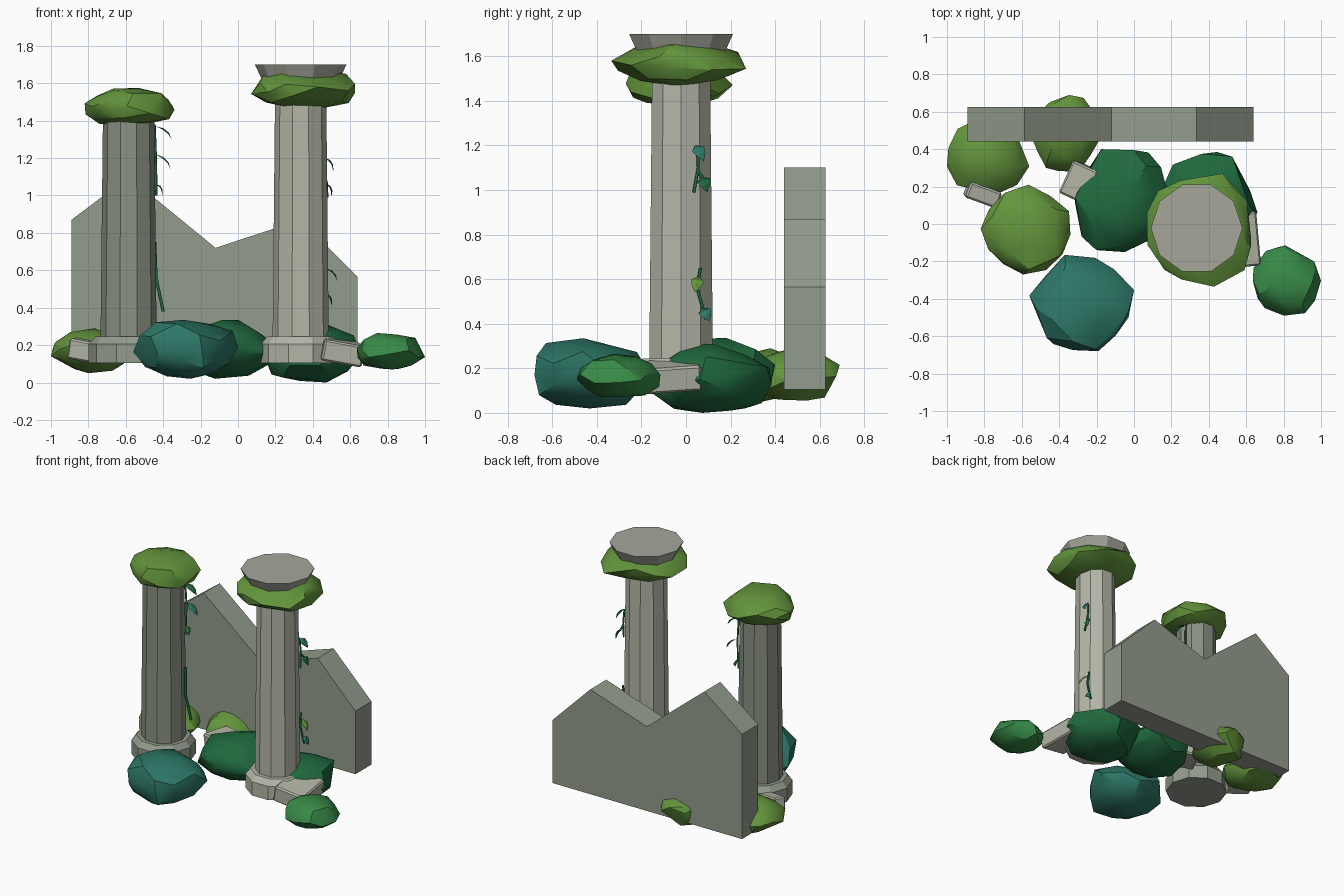
import bpy, bmesh, math, random
from mathutils import Vector, Euler

if "Cube" in bpy.data.objects:
    bpy.data.objects.remove(bpy.data.objects["Cube"])

random.seed(7)


def material(name, rgb):
    m = bpy.data.materials.new(name)
    m.diffuse_color = (*rgb, 1)
    m.use_nodes = True
    m.node_tree.nodes["Principled BSDF"].inputs["Base Color"].default_value = m.diffuse_color
    return m


PALE = material("pale_stone", (0.46, 0.47, 0.39))
CAPITAL = material("capital_stone", (0.38, 0.38, 0.33))
GREY = material("grey_stone", (0.29, 0.33, 0.265))
SHADOW = material("dark_stone", (0.25, 0.285, 0.225))
MOSS = material("moss_green", (0.125, 0.30, 0.045))
LEAF = material("leaf_green", (0.038, 0.25, 0.062))
DEEP = material("deep_green", (0.014, 0.14, 0.048))
TEAL = material("teal_green", (0.026, 0.185, 0.135))


def add(name, bm, mat, smooth=None):
    bmesh.ops.recalc_face_normals(bm, faces=bm.faces)
    me = bpy.data.meshes.new(name)
    bm.to_mesh(me)
    bm.free()
    me.materials.append(mat)
    ob = bpy.data.objects.new(name, me)
    bpy.context.collection.objects.link(ob)
    if smooth:
        bpy.ops.object.select_all(action='DESELECT')
        ob.select_set(True)
        bpy.context.view_layer.objects.active = ob
        bpy.ops.object.shade_smooth_by_angle(angle=math.radians(smooth))
    return ob


def lathe(name, profile, centre, mat, sides=10):
    """Faceted turned part from (radius, height) pairs."""
    bm = bmesh.new()
    rings = []
    for r, z in profile:
        rings.append([bm.verts.new((centre[0] + r * math.cos(math.tau * i / sides),
                                    centre[1] + r * math.sin(math.tau * i / sides), z))
                      for i in range(sides)])
    for a, b in zip(rings, rings[1:]):
        for i in range(sides):
            j = (i + 1) % sides
            bm.faces.new((a[i], a[j], b[j], b[i]))
    bm.faces.new(rings[0])
    bm.faces.new(rings[-1])
    return add(name, bm, mat)


def clump(name, lo, hi, mat, jitter=0.16):
    """Irregular faceted boulder-like foliage filling a bounding box."""
    ball = bmesh.new()
    bmesh.ops.create_icosphere(ball, subdivisions=2, radius=1)
    spin = Euler([random.uniform(0, 6) for _ in range(3)])
    pts = []
    for v in ball.verts:
        p = v.co.copy()
        p.rotate(spin)
        pts.append(p * random.uniform(1 - jitter, 1 + jitter * 0.4))
    ball.free()
    bm = bmesh.new()
    low = [min(p[k] for p in pts) for k in range(3)]
    top = [max(p[k] for p in pts) for k in range(3)]
    for p in pts:
        bm.verts.new([lo[k] + (p[k] - low[k]) / (top[k] - low[k]) * (hi[k] - lo[k])
                      for k in range(3)])
    hull = bmesh.ops.convex_hull(bm, input=bm.verts)
    loose = [g for g in hull["geom_interior"] if isinstance(g, bmesh.types.BMVert)]
    bmesh.ops.delete(bm, geom=loose, context='VERTS')
    return add(name, bm, mat, smooth=28)


def block(name, centre, size, turn, mat):
    bm = bmesh.new()
    bmesh.ops.create_cube(bm, size=1)
    bmesh.ops.scale(bm, vec=size, verts=bm.verts)
    bmesh.ops.bevel(bm, geom=bm.edges[:], offset=0.01, segments=1, affect='EDGES')
    rot = Euler([math.radians(a) for a in turn]).to_matrix()
    bmesh.ops.rotate(bm, matrix=rot, verts=bm.verts)
    bmesh.ops.translate(bm, vec=centre, verts=bm.verts)
    return add(name, bm, mat)


def stem(name, points, mat, radius=0.007):
    cu = bpy.data.curves.new(name, 'CURVE')
    cu.dimensions = '3D'
    cu.bevel_depth = radius
    cu.bevel_resolution = 1
    cu.use_fill_caps = True
    sp = cu.splines.new('POLY')
    sp.points.add(len(points) - 1)
    for p, co in zip(sp.points, points):
        p.co = (*co, 1)
    cu.materials.append(mat)
    ob = bpy.data.objects.new(name, cu)
    bpy.context.collection.objects.link(ob)


def leaf(name, root, tip, mat, width=0.03):
    """Arched, pointed leaf with a raised midrib."""
    root, tip = Vector(root), Vector(tip)
    side = (tip - root).cross(Vector((1, 0, 0.6))).normalized() * width
    lift = Vector((0.012, 0, 0.014))
    bm = bmesh.new()
    a, b = bm.verts.new(root), bm.verts.new(tip)
    mids = []
    for t, w in ((0.35, 1.0), (0.7, 0.7)):
        c = root.lerp(tip, t) + lift
        mids.append([bm.verts.new(c + side * s * w - lift * 0.4 * abs(s)) for s in (-1, 0, 1)])
    for i in (0, 1):
        bm.faces.new((a, mids[0][i], mids[0][i + 1]))
        bm.faces.new((mids[0][i], mids[1][i], mids[1][i + 1], mids[0][i + 1]))
        bm.faces.new((mids[1][i], b, mids[1][i + 1]))
    return add(name, bm, mat)


# Broken back wall
bm = bmesh.new()
outline = [(-0.89, 0.105), (0.64, 0.105), (0.64, 0.565), (0.335, 0.87),
           (-0.12, 0.72), (-0.585, 1.10), (-0.89, 0.87)]
face = bm.faces.new([bm.verts.new((x, 0.44, z)) for x, z in outline])
ext = bmesh.ops.extrude_face_region(bm, geom=[face], use_keep_orig=True)
bmesh.ops.translate(bm, vec=(0, 0.185, 0),
                    verts=[g for g in ext["geom"] if isinstance(g, bmesh.types.BMVert)])
add("back_wall", bm, GREY)

# Columns
for side, x, top, shaft_mat, base_mat in (("left", -0.585, 1.44, SHADOW, GREY),
                                          ("right", 0.335, 1.54, PALE, PALE)):
    c = (x, -0.022)
    lathe(side + "_column_base", [(0.213, 0.105), (0.213, 0.205), (0.18, 0.245)], c, base_mat)
    lathe(side + "_column_shaft", [(0.15, 0.24), (0.137, top)], c, shaft_mat)
lathe("right_capital", [(0.16, 1.52), (0.245, 1.70)], (0.335, -0.022), CAPITAL)

# Moss around the column tops
clump("left_moss_cap", (-0.82, -0.27, 1.38), (-0.34, 0.21, 1.575), MOSS)
clump("right_moss_cap", (0.07, -0.335, 1.465), (0.625, 0.27, 1.67), MOSS)

# Ground bushes
clump("front_bush", (-0.56, -0.68, 0.02), (0.0, -0.165, 0.335), TEAL)
clump("middle_bush", (-0.315, -0.15, 0.02), (0.19, 0.40, 0.335), DEEP)
clump("right_bush", (0.14, -0.16, 0.0), (0.66, 0.385, 0.31), DEEP)
clump("small_bush", (0.635, -0.49, 0.07), (1.0, -0.115, 0.265), LEAF)
clump("left_bush", (-1.0, 0.16, 0.05), (-0.56, 0.565, 0.29), MOSS)
clump("rear_bush", (-0.56, 0.28, 0.055), (-0.18, 0.69, 0.285), MOSS)

# Fallen stone blocks
block("right_fallen_block", (0.55, -0.085, 0.165), (0.22, 0.29, 0.115), (4, 10, 6), PALE)
block("left_fallen_block", (-0.81, 0.16, 0.17), (0.18, 0.09, 0.11), (4, 10, -20), PALE)
block("middle_fallen_block", (-0.29, 0.225, 0.19), (0.15, 0.19, 0.11), (5, -6, -25), PALE)

# Vines on the right column
stem("right_upper_vine", [(0.462, 0.05, 1.20), (0.468, 0.055, 1.10), (0.478, 0.035, 0.99)], DEEP)
stem("right_upper_twig", [(0.468, 0.05, 1.09), (0.478, 0.08, 1.05)], DEEP)
stem("right_lower_vine", [(0.462, 0.065, 0.65), (0.468, 0.05, 0.56), (0.47, 0.09, 0.42)], DEEP)
for i, (root, tip, mat) in enumerate((
        ((0.465, 0.04, 1.20), (0.51, 0.08, 1.13), TEAL),
        ((0.475, 0.07, 1.06), (0.50, 0.095, 0.99), DEEP),
        ((0.47, 0.06, 0.61), (0.53, 0.04, 0.54), MOSS),
        ((0.47, 0.07, 0.47), (0.50, 0.105, 0.41), TEAL))):
    leaf(f"right_vine_leaf_{i + 1}", root, tip, mat)

# Vines on the left column
stem("left_upper_vine", [(-0.447, 0.03, 1.38), (-0.44, 0.035, 1.2), (-0.437, 0.02, 1.0)], DEEP)
stem("left_lower_vine", [(-0.445, 0.03, 0.75), (-0.438, 0.02, 0.56), (-0.40, 0.03, 0.38)], DEEP, 0.009)
for i, (root, tip, mat) in enumerate((
        ((-0.44, 0.02, 1.37), (-0.355, 0.03, 1.30), DEEP),
        ((-0.44, 0.04, 1.22), (-0.36, 0.05, 1.14), TEAL),
        ((-0.44, 0.02, 1.06), (-0.405, 0.01, 1.0), LEAF))):
    leaf(f"left_vine_leaf_{i + 1}", root, tip, mat)
